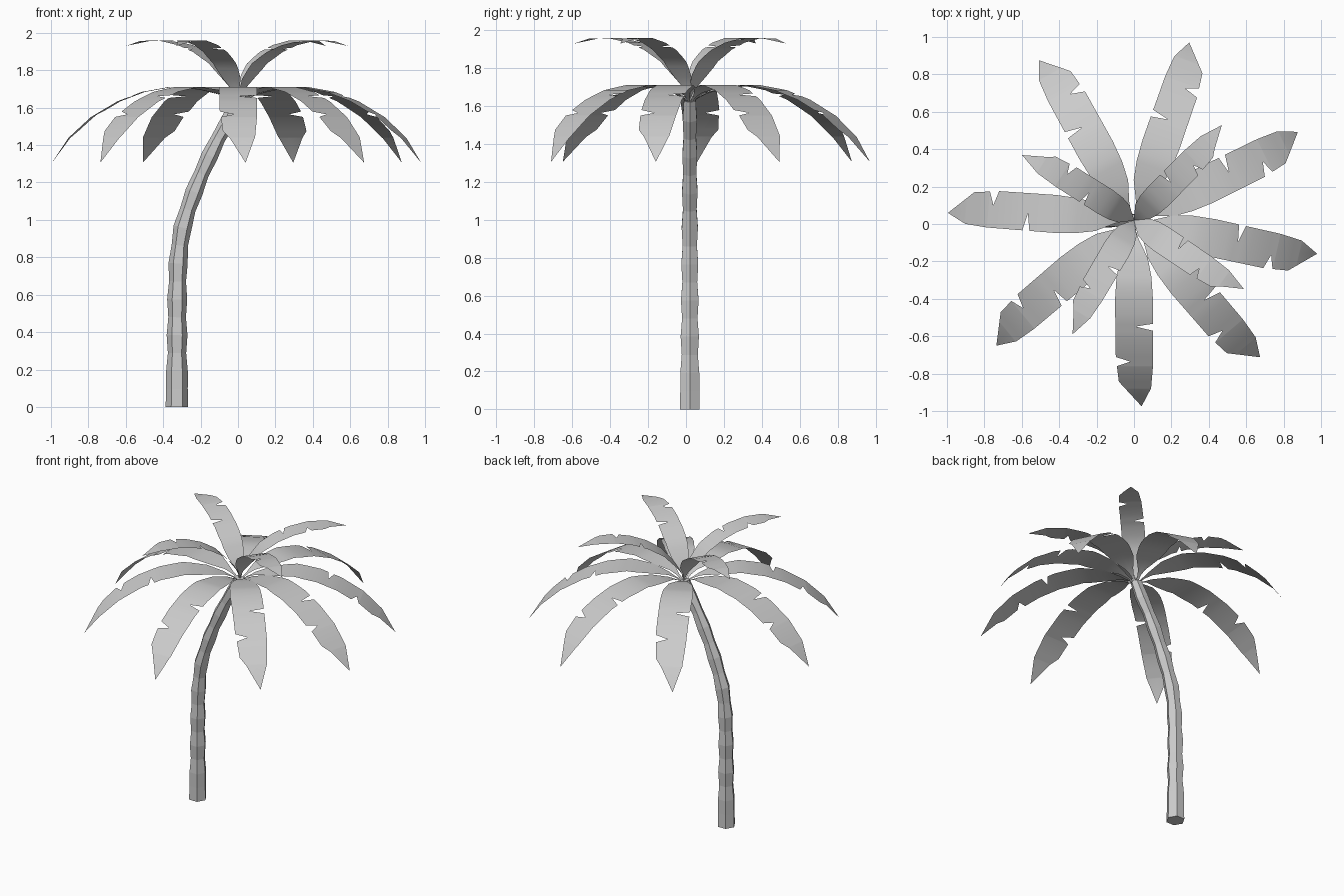
import bpy, bmesh, math
from mathutils import Vector

if "Cube" in bpy.data.objects:
    bpy.data.objects.remove(bpy.data.objects["Cube"])

CROWN = Vector((0, 0.02, 1.6))


def lerp(table, t):
    for (a, u), (b, v) in zip(table, table[1:]):
        if t <= b:
            return u + (v - u) * (t - a) / (b - a)
    return table[-1][1]


def finish(name, bm, smooth):
    me = bpy.data.meshes.new(name)
    bm.to_mesh(me)
    bm.free()
    ob = bpy.data.objects.new(name, me)
    bpy.context.collection.objects.link(ob)
    for p in me.polygons:
        p.use_smooth = smooth


# Trunk: six-sided rings along a leaning path, alternately swollen and pinched
PATH = [(0, -.327), (.6, -.325), (.76, -.321), (.93, -.305), (1.1, -.255),
        (1.26, -.19), (1.42, -.115), (1.53, -.05), (1.63, 0)]
bm = bmesh.new()
rings = []
N = 17
for i in range(N + 1):
    z = 1.63 * i / N if i else 0
    slope = (lerp(PATH, min(z + .06, 1.63)) - lerp(PATH, max(z - .06, 0))) / .12
    tilt = math.atan(slope) if i else 0
    r = (.06 - .018 * z / 1.63) * (1 if i % 2 == 0 else .86)
    if i == 1:
        r = .058
    ring = []
    for k in range(6):
        a = k * math.pi / 3
        u = r * math.cos(a)
        ring.append(bm.verts.new((lerp(PATH, z) + u * math.cos(tilt),
                                  CROWN.y + r * math.sin(a),
                                  z - u * math.sin(tilt))))
    rings.append(ring)
for a, b in zip(rings, rings[1:]):
    for k in range(6):
        bm.faces.new((a[k], a[(k + 1) % 6], b[(k + 1) % 6], b[k]))
bm.faces.new(rings[0][::-1])
bm.faces.new(rings[-1])
finish("trunk", bm, False)

# Leaf shape: height profile and the two torn edges, against distance from crown
RISE = [(0, 0), (.04, .04), (.1, .07), (.2, .095), (.35, .11), (.5, .083),
        (.63, .033), (.77, -.05), (.89, -.16), (.98, -.29)]
LEFT = [(0, .006), (.06, .011), (.1, .025), (.2, .073), (.3, .092), (.42, .1),
        (.545, .1), (.56, .008), (.582, .1), (.77, .1), (.885, .09), (.98, .04)]
RIGHT = [(0, -.006), (.06, -.011), (.1, -.025), (.2, -.073), (.3, -.092),
         (.42, -.1), (.72, -.096), (.745, -.02), (.768, -.09), (.85, -.08),
         (.98, .04)]


def leaf(name, heading, scale=1.0, pitch=0.0):
    h, p = math.radians(heading), math.radians(pitch)
    out = Vector((math.cos(h), math.sin(h), 0))
    side = Vector((-math.sin(h), math.cos(h), 0))
    bm = bmesh.new()

    def vert(r, w):
        z = lerp(RISE, r)
        d = r * math.cos(p) - z * math.sin(p)
        up = r * math.sin(p) + z * math.cos(p)
        return bm.verts.new(CROWN + scale * (out * d + side * w + Vector((0, 0, up))))

    stations = sorted({t for tab in (RISE, LEFT, RIGHT) for t, _ in tab})
    rows = []
    for r in stations[:-1]:
        lw, rw = lerp(LEFT, r), lerp(RIGHT, r)
        mid = 0 if r < .8 else (lw + rw) / 2
        rows.append([vert(r, w) for w in (rw, mid, lw)])
    for a, b in zip(rows, rows[1:]):
        for k in range(2):
            bm.faces.new((a[k], b[k], b[k + 1], a[k + 1]))
    tip = vert(stations[-1], .04)
    for k in range(2):
        bm.faces.new((rows[-1][k], tip, rows[-1][k + 1]))
    finish(name, bm, True)


# Lower drooping leaves
for i, a in enumerate((70.4, 26, -12.7, -49.7, -90, -140, 175.4, 118.4)):
    leaf(f"lower_leaf_{i + 1}", a, 1.015)
# Upper raised leaves: the same leaf, smaller and pitched up
for i, a in enumerate((44.8, -34.5, -120.8, 147.3)):
    leaf(f"upper_leaf_{i + 1}", a, .75, 42)
